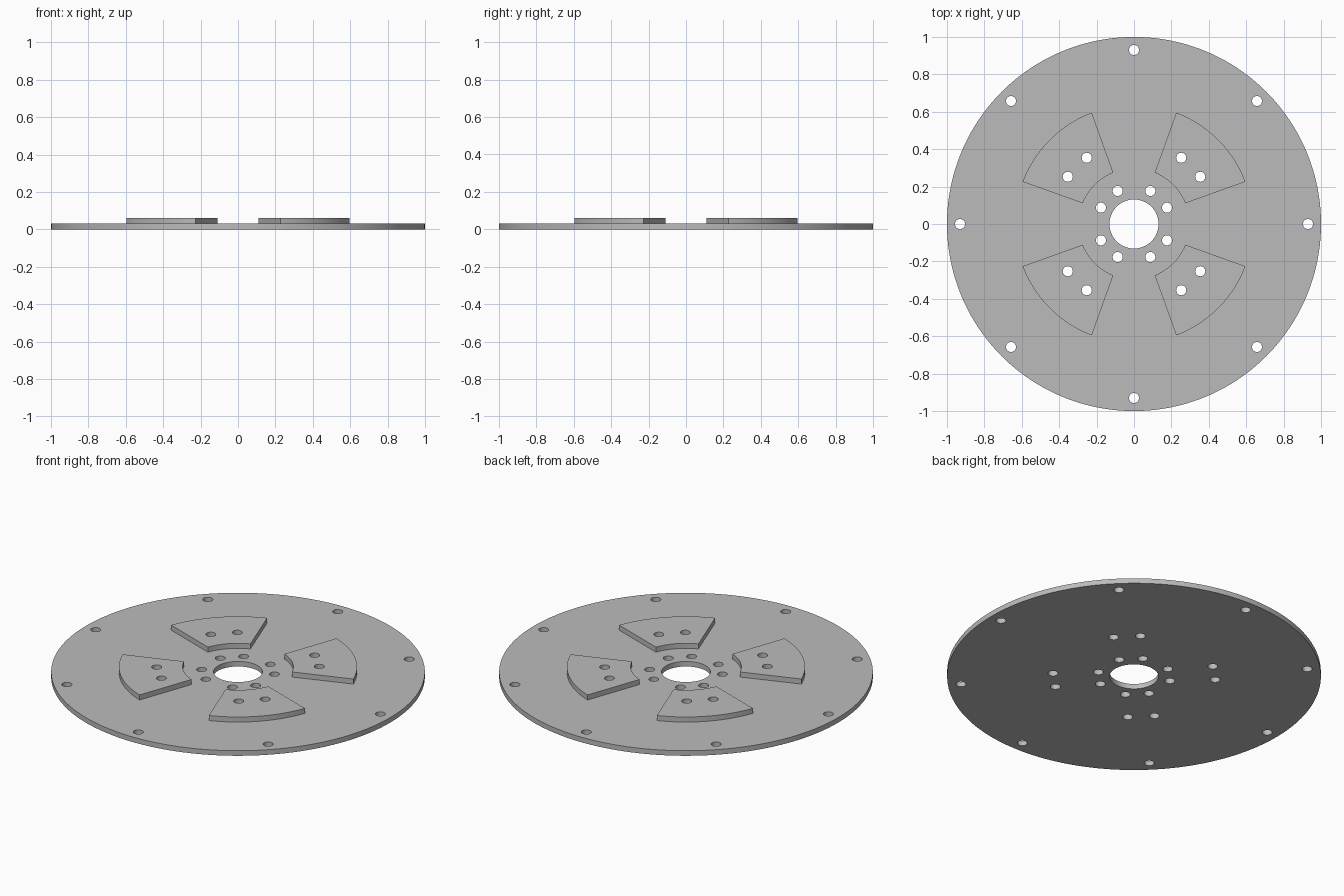
import bpy
import bmesh
from math import cos, sin, radians

cube = bpy.data.objects.get("Cube")
if cube:
    bpy.data.objects.remove(cube, do_unlink=True)

THICK = 0.03
HOLE_R = 0.027

metal = bpy.data.materials.new("plain grey metal")
metal.use_nodes = True
grey = (0.5, 0.5, 0.5, 1)
metal.diffuse_color = grey
metal.node_tree.nodes["Principled BSDF"].inputs["Base Color"].default_value = grey


def polar(r, deg):
    return r * cos(radians(deg)), r * sin(radians(deg))


def arc(r, start, end, steps):
    return [polar(r, start + (end - start) * i / steps) for i in range(steps + 1)]


def circle(r, segs, centre=(0, 0)):
    return [(centre[0] + x, centre[1] + y) for x, y in arc(r, 0, 360, segs)[:-1]]


def prism(name, outlines, z0, z1):
    """Extrude closed outlines from z0 up to z1."""
    bm = bmesh.new()
    for pts in outlines:
        low = [bm.verts.new((x, y, z0)) for x, y in pts]
        high = [bm.verts.new((x, y, z1)) for x, y in pts]
        bm.faces.new(low[::-1])
        bm.faces.new(high)
        for i in range(len(pts)):
            j = (i + 1) % len(pts)
            bm.faces.new((low[i], low[j], high[j], high[i]))
    mesh = bpy.data.meshes.new(name)
    bm.to_mesh(mesh)
    bm.free()
    obj = bpy.data.objects.new(name, mesh)
    bpy.context.collection.objects.link(obj)
    mesh.materials.append(metal)
    return obj


# Hole positions: rim ring, hub pairs and pad pairs
quarters = [45, 135, 225, 315]
holes = [polar(0.93, a) for a in range(0, 360, 45)]
for q in quarters:
    holes += [polar(0.197, q + s * 18.7) for s in (-1, 1)]
    holes += [polar(0.435, q + s * 9.5) for s in (-1, 1)]

# Cutter: centre bore and all bolt holes
outlines = [circle(0.131, 64)] + [circle(HOLE_R, 24, h) for h in holes]
cutter = prism("hole_cutter", outlines, -0.1, 0.2)
cutter.hide_render = True
cutter.hide_set(True)

# Base disc and four raised sector pads
parts = [prism("base_disc", [circle(1, 160)], 0, THICK)]
for name, q in zip(("back_left", "back_right", "front_right", "front_left"), quarters):
    outline = arc(0.637, q - 24.2, q + 24.2, 24) + arc(0.296, q + 23, q - 23, 16)
    parts.append(prism("pad_" + name, [outline], THICK, 2 * THICK))

# Drill the holes and shade the curved walls smooth
for part in parts:
    mod = part.modifiers.new("holes", "BOOLEAN")
    mod.operation = "DIFFERENCE"
    mod.solver = "EXACT"
    mod.object = cutter
    bpy.ops.object.select_all(action="DESELECT")
    part.select_set(True)
    bpy.context.view_layer.objects.active = part
    bpy.ops.object.modifier_apply(modifier=mod.name)
    bpy.ops.object.shade_smooth_by_angle(angle=radians(30))

bpy.data.objects.remove(cutter, do_unlink=True)
